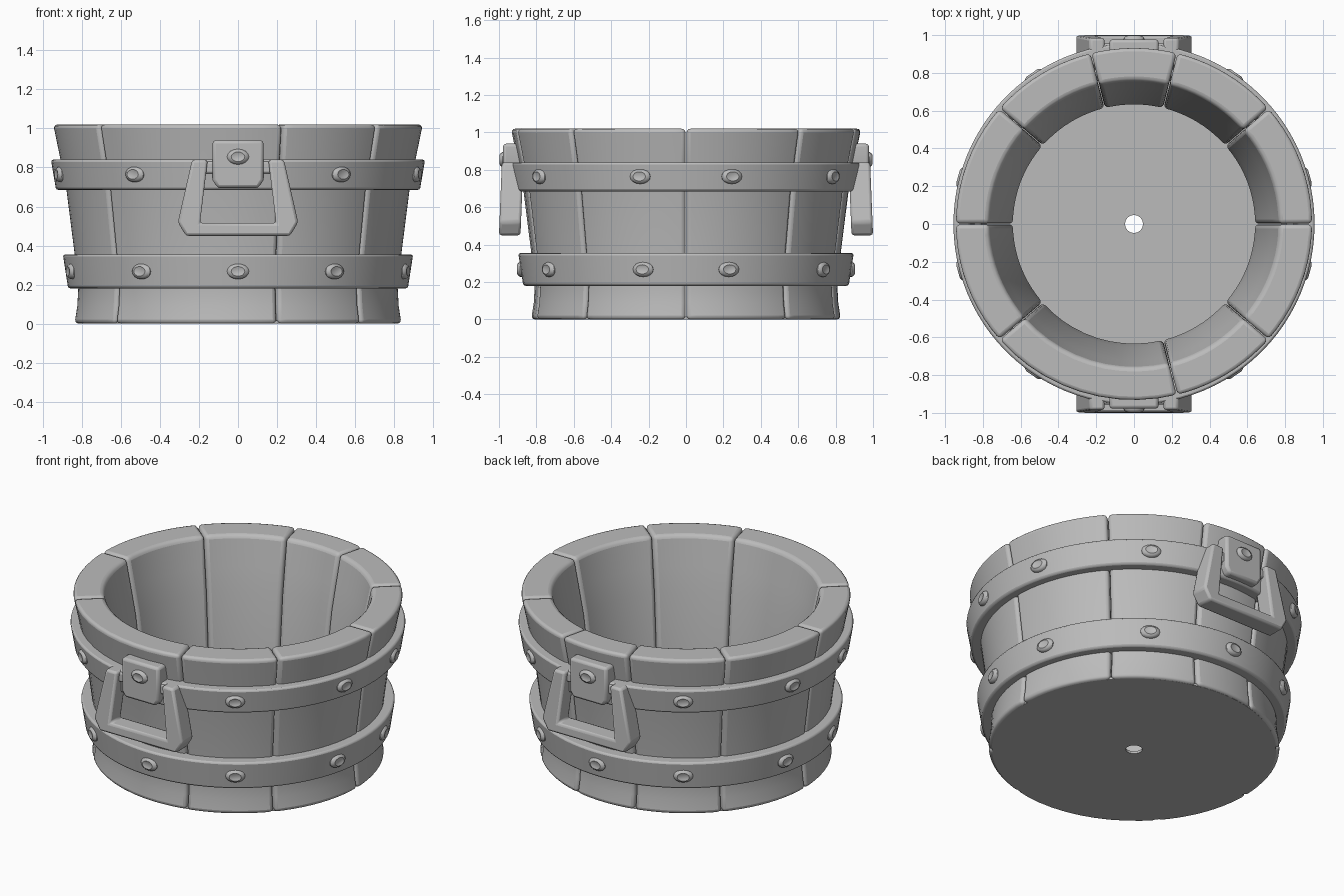
import bpy, bmesh
from math import sin, cos, radians, pi
from mathutils import Matrix, Vector

if "Cube" in bpy.data.objects:
    bpy.data.objects.remove(bpy.data.objects["Cube"])

grey = bpy.data.materials.new("plain_grey")
grey.use_nodes = True
colour = (0.5, 0.5, 0.5, 1)
grey.diffuse_color = colour
grey.node_tree.nodes["Principled BSDF"].inputs["Base Color"].default_value = colour


def finish(bm, name, bevel=0, segments=2):
    """Turn a bmesh into a named, bevelled, smooth-shaded object."""
    bmesh.ops.recalc_face_normals(bm, faces=bm.faces)
    mesh = bpy.data.meshes.new(name)
    bm.to_mesh(mesh)
    bm.free()
    mesh.materials.append(grey)
    obj = bpy.data.objects.new(name, mesh)
    bpy.context.collection.objects.link(obj)
    if bevel:
        mod = obj.modifiers.new("rounded_edges", "BEVEL")
        mod.width, mod.segments = bevel, segments
        mod.limit_method, mod.angle_limit = "ANGLE", radians(40)
    bpy.ops.object.select_all(action="DESELECT")
    obj.select_set(True)
    bpy.context.view_layer.objects.active = obj
    bpy.ops.object.shade_smooth_by_angle(angle=radians(35))
    return obj


def around(angle, radius, z):
    """Point at an angle measured from the front towards the left."""
    return Vector((radius * sin(angle), -radius * cos(angle), z))


def loft(bm, rings, closed=False):
    """Skin rings of points, capping the ends unless the rings form a loop."""
    loops = [[bm.verts.new(p) for p in ring] for ring in rings]
    pairs = list(zip(loops, loops[1:]))
    if closed:
        pairs.append((loops[-1], loops[0]))
    else:
        bm.faces.new(loops[0])
        bm.faces.new(loops[-1])
    for a, b in pairs:
        for i in range(len(a)):
            j = (i + 1) % len(a)
            bm.faces.new((a[i], a[j], b[j], b[i]))


# Staves: ten curved planks between seams, narrowest just above the foot
PROFILE = [(0, .838), (.09, .824), (.18, .819), (.36, .838),
           (.69, .88), (.84, .91), (1.02, .947)]
WALL = .178
quarter = [14, 49, 90]
seams = quarter + [180 - a for a in quarter[-2::-1]]
seams += [a + 180 for a in seams[:-1] if a + 180 != 270] + [270]
seams = sorted(set(seams))
for n, start in enumerate(seams):
    end = seams[(n + 1) % len(seams)]
    if end < start:
        end += 360
    steps = 10
    angles = [radians(start + .15 + (end - start - .3) * i / steps)
              for i in range(steps + 1)]
    bm = bmesh.new()
    loft(bm, [[around(a, r, z) for a in angles]
              + [around(a, r - WALL, z) for a in reversed(angles)]
              for z, r in PROFILE])
    stave = finish(bm, f"stave_{n + 1}", .022, 3)
    stave.scale.y = .988

# Floor: thin disc with a drain hole
bm = bmesh.new()
FLOOR = [(.047, 0), (.81, 0), (.81, .015), (.047, .015)]
loft(bm, [[around(2 * pi * i / 64, r, z) for r, z in FLOOR]
          for i in range(64)], closed=True)
finish(bm, "floor")

# Hoops: flat bands that follow the taper of the wall
HOOPS = {"lower": (.18, .355, .87, .897), "upper": (.685, .84, .932, .958)}
for name, (low, high, r_low, r_high) in HOOPS.items():
    section = [(r_low - .09, low), (r_low, low),
               (r_high, high), (r_high - .09, high)]
    bm = bmesh.new()
    loft(bm, [[around(2 * pi * i / 96, r, z) for r, z in section]
              for i in range(96)], closed=True)
    finish(bm, f"{name}_hoop", .012)


def rivet(name, angle, radius, z):
    """Oval domed stud with a flattened crown, facing outwards."""
    bm = bmesh.new()
    rings = [(1, -.02), (1, .004), (.85, .014), (.62, .02), (.55, .018)]
    loft(bm, [[(.056 * s * cos(2 * pi * i / 16), -out,
                .04 * s * sin(2 * pi * i / 16)) for i in range(16)]
              for s, out in rings])
    bm.transform(Matrix.Translation(around(angle, radius, z))
                 @ Matrix.Rotation(angle, 4, "Z"))
    finish(bm, name)


# Rivets on both hoops; the handle plates take the middle of the upper one
sides = [34, 75, 105, 146, 214, 255, 285, 326]
for n, a in enumerate(sides):
    rivet(f"upper_rivet_{n + 1}", radians(a), .945, .765)
for n, a in enumerate(sides + [0, 180]):
    rivet(f"lower_rivet_{n + 1}", radians(a), .883, .268)


def slab(name, outline, front, back, bevel, turn, tilt=0):
    """Extrude an x-z outline along y, leaning it in towards the top."""
    bm = bmesh.new()
    loft(bm, [[(x, y + tilt * (z - .45), z) for x, z in outline]
              for y in (front, back)])
    bm.transform(Matrix.Rotation(turn, 4, "Z"))
    finish(bm, name, bevel)


def mirrored(half):
    return half + [(-x, z) for x, z in reversed(half)]


# Handles: open trapezoid grip, pivot bar and riveted plate, front and back
GRIP = mirrored([(.155, .84), (.235, .84), (.308, .52), (.267, .45)])
GRIP += [(-.197, .515), (.197, .515)]
grip = GRIP[:-2]
grip = grip + [(-.155, .84), (-.195, .515), (.195, .515), (.155, .84)]
grip = grip[1:7] + grip[8:]
PLATE = mirrored([(.13, .94), (.13, .735), (.105, .695)])
BAR = mirrored([(.2, .83), (.2, .77)])
for side, turn in (("front", 0), ("back", pi)):
    slab(f"{side}_handle_grip", grip, -1, -.885, .014, turn, .04)
    slab(f"{side}_handle_bar", BAR, -.955, -.9, .01, turn)
    slab(f"{side}_handle_plate", PLATE, -.978, -.86, .016, turn)
    rivet(f"{side}_plate_rivet", turn, .977, .855)
